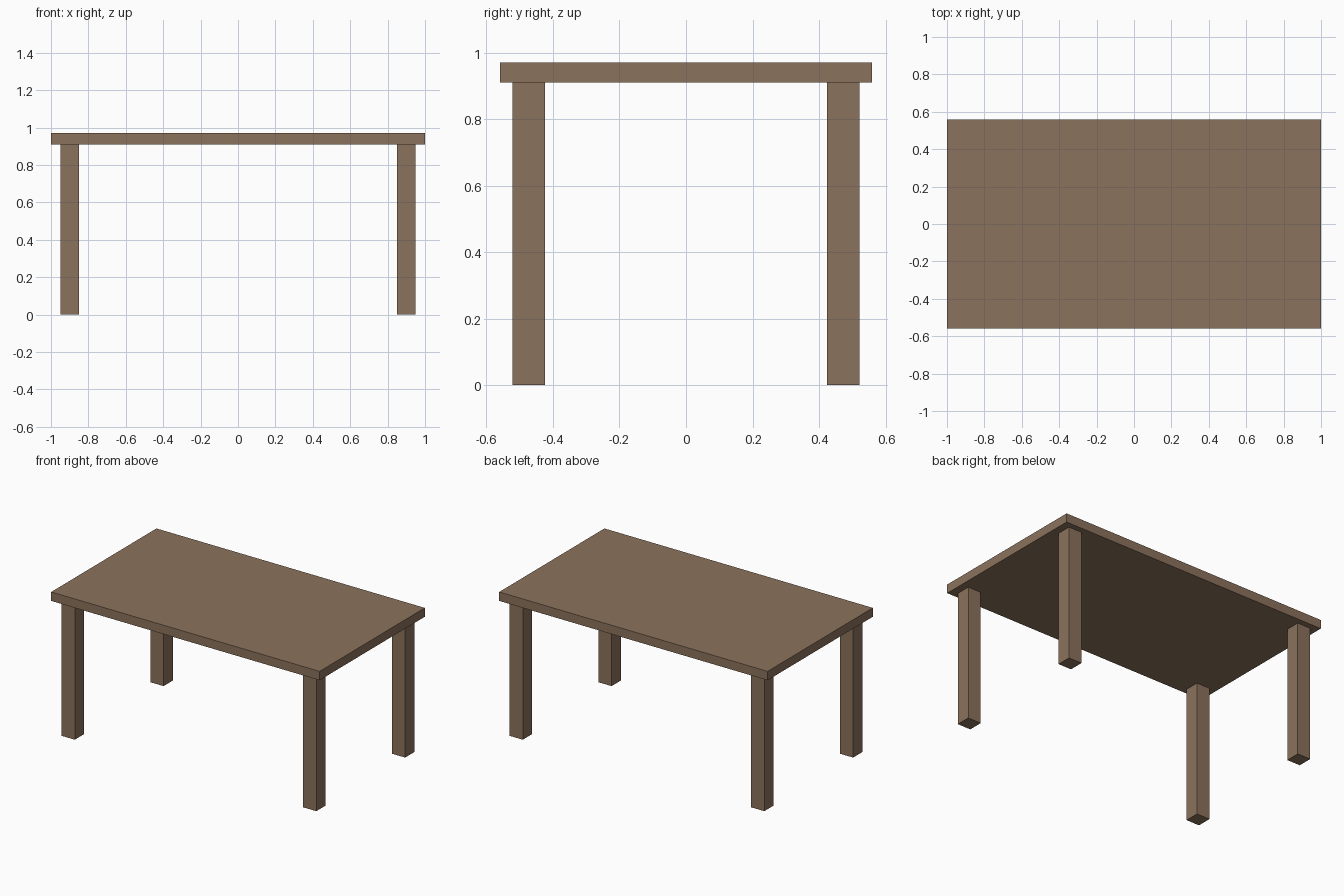
import bpy

if "Cube" in bpy.data.objects:
    bpy.data.objects.remove(bpy.data.objects["Cube"])

wood = bpy.data.materials.new("wood")
wood.diffuse_color = (0.26, 0.17, 0.107, 1)
wood.use_nodes = True
wood.node_tree.nodes["Principled BSDF"].inputs["Base Color"].default_value = wood.diffuse_color


def box(name, center, size):
    bpy.ops.mesh.primitive_cube_add(size=1, location=center)
    obj = bpy.context.object
    obj.name = name
    obj.scale = size
    bpy.ops.object.transform_apply(location=False, rotation=False, scale=True)
    obj.data.materials.append(wood)
    return obj


# Rectangular top slab
LEG_H, TOP_H = 0.91, 0.97
box("table_top", (0, 0, (LEG_H + TOP_H) / 2), (2.0, 1.12, TOP_H - LEG_H))

# Four square legs, inset from the corners
for y_name, sy in (("front", -1), ("back", 1)):
    for x_name, sx in (("left", -1), ("right", 1)):
        box(f"{y_name}_{x_name}_leg", (sx * 0.9, sy * 0.4725, LEG_H / 2),
            (0.098, 0.098, LEG_H))
